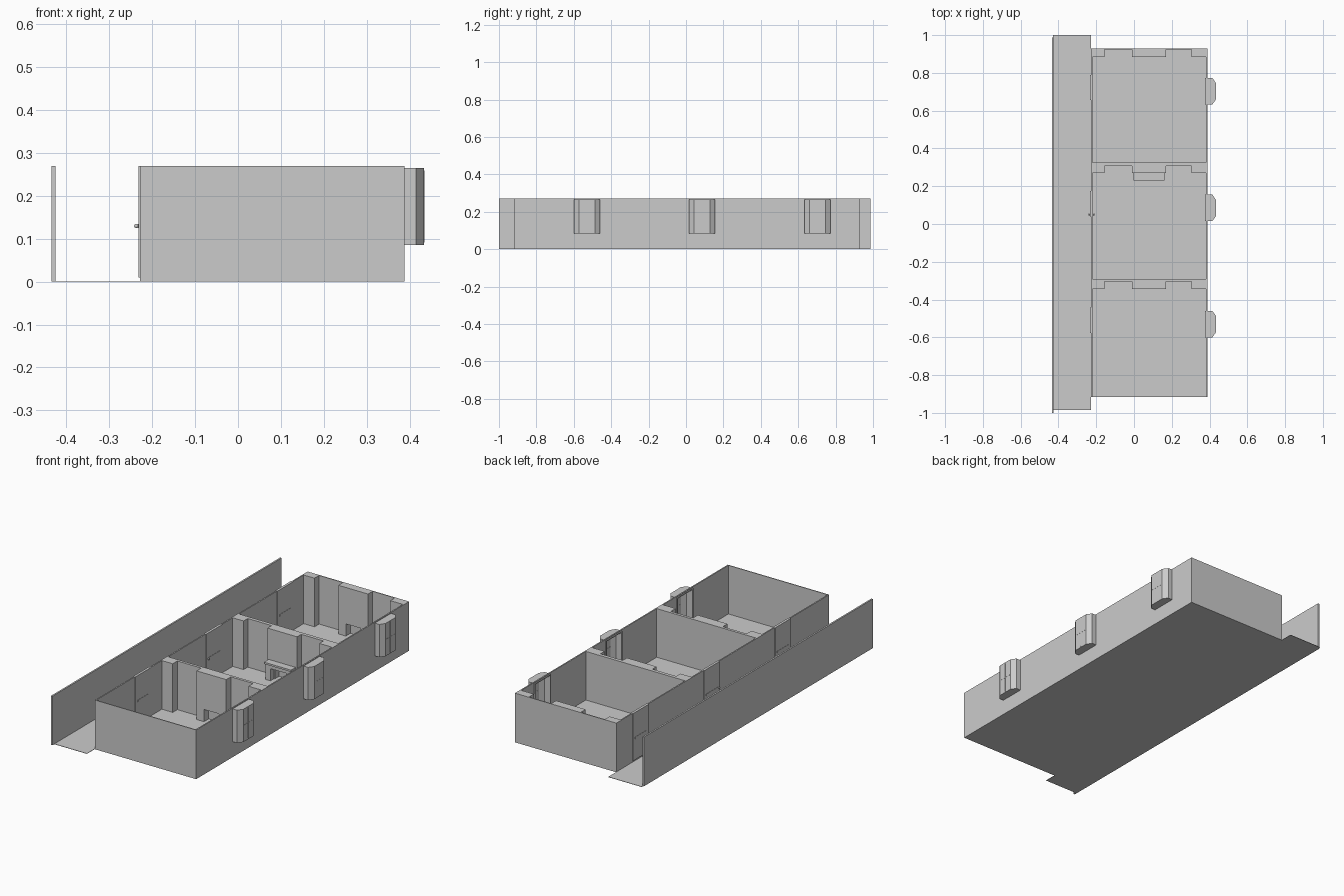
import bpy, bmesh
from mathutils import Vector

if "Cube" in bpy.data.objects:
    bpy.data.objects.remove(bpy.data.objects["Cube"])

H = 0.27                                   # wall height
XW, XE = -0.228, 0.388                     # outer west / east faces
# each room: front inner face, column/breast face, alcove back, end of partition
ROOMS = [(-0.912, -0.345, -0.305, -0.29), (-0.29, 0.27, 0.306, 0.325), (0.325, 0.885, 0.925, 0.93)]
DOORS = [-0.51, 0.107, 0.723]
BAYS = [-0.53, 0.085, 0.703]


def prism(name, pts, offset):
    """Closed planar outline swept along offset."""
    bm = bmesh.new()
    face = bm.faces.new([bm.verts.new(p) for p in pts])
    ext = bmesh.ops.extrude_face_region(bm, geom=[face])
    bmesh.ops.translate(bm, vec=Vector(offset),
                        verts=[v for v in ext['geom'] if isinstance(v, bmesh.types.BMVert)])
    bmesh.ops.recalc_face_normals(bm, faces=bm.faces)
    me = bpy.data.meshes.new(name)
    bm.to_mesh(me)
    bm.free()
    ob = bpy.data.objects.new(name, me)
    bpy.context.collection.objects.link(ob)
    return ob


def box(name, x0, x1, y0, y1, z0, z1):
    return prism(name, [(x0, y0, z0), (x1, y0, z0), (x1, y1, z0), (x0, y1, z0)], (0, 0, z1 - z0))


def plan(name, pts, z0, z1):
    return prism(name, [(x, y, z0) for x, y in pts], (0, 0, z1 - z0))


def arch(name, x0, x1, ox0, ox1, top, oz, y0, y1):
    """Inverted U in XZ, swept along y."""
    pts = [(x0, 0), (x0, top), (x1, top), (x1, 0), (ox1, 0), (ox1, oz), (ox0, oz), (ox0, 0)]
    return prism(name, [(x, y0, z) for x, z in pts], (0, y1 - y0, 0))


def cut(target, cutter):
    cutter.hide_render = True
    mod = target.modifiers.new("opening", 'BOOLEAN')
    mod.operation, mod.object, mod.solver = 'DIFFERENCE', cutter, 'EXACT'
    bpy.context.view_layer.objects.active = target
    bpy.ops.object.modifier_apply(modifier=mod.name)
    bpy.data.objects.remove(cutter)


# corridor
box("corridor_floor", -0.43, XW, -0.985, 1.0, 0, 0.002)
box("corridor_wall", -0.435, -0.426, -1.0, 0.987, 0, H)

# room floor and long outer walls
box("room_floor", XW + 0.004, XE - 0.004, -0.914, 0.928, 0, 0.003)
west = box("west_wall", XW, -0.221, -0.917, 0.93, 0, H)
east = box("window_wall", 0.381, XE, -0.917, 0.93, 0, H)
box("end_wall", -0.221, 0.381, -0.917, -0.912, 0, H)
for y in BAYS:
    cut(east, box("cutter", 0.37, 0.40, y - 0.069, y + 0.069, 0.086, 0.264))
for y in DOORS:
    cut(west, box("cutter", -0.24, -0.21, y - 0.066, y + 0.066, 0.011, 0.3))

# partitions, corner columns, chimney breasts
for y0, yc, ya, yb in ROOMS:
    box("partition", -0.221, 0.381, ya, yb, 0, H)
    box("column", -0.221, -0.155, yc, ya, 0, H)
    box("column", 0.305, 0.381, yc, ya, 0, H)
    arch("chimney_breast", -0.01, 0.17, 0.035, 0.125, H, 0.07, yc, ya)

# fireplace surround in the middle room
arch("fireplace_surround", 0.0, 0.158, 0.03, 0.128, 0.09, 0.07, 0.238, 0.27)
box("mantel_shelf", -0.003, 0.161, 0.23, 0.27, 0.09, 0.1)

# doors with a middle rail on both faces
for y in DOORS:
    box("door", -0.232, -0.218, y - 0.067, y + 0.067, 0.01, H)
    box("door_rail", -0.2335, -0.2165, y - 0.05, y + 0.05, 0.125, 0.135)

# knobs on both sides of the middle door
for x in (-0.237, -0.213):
    bpy.ops.mesh.primitive_uv_sphere_add(segments=12, ring_count=8, radius=0.005, location=(x, 0.05, 0.13))
    bpy.context.object.name = "door_knob"

# hollow bay windows
for y in BAYS:
    outer = [(0.376, -0.07), (0.415, -0.07), (0.434, -0.043), (0.434, 0.043), (0.415, 0.07), (0.376, 0.07)]
    inner = [(0.376, 0.064), (0.412, 0.064), (0.428, 0.04), (0.428, -0.04), (0.412, -0.064), (0.376, -0.064)]
    outer = [(a, b + y) for a, b in outer]
    inner = [(a, b + y) for a, b in inner]
    plan("bay_shell", outer + inner, 0.085, 0.265)
    plan("bay_sill", inner, 0.085, 0.091)
    plan("bay_roof", inner, 0.259, 0.265)
    box("bay_mullion", 0.427, 0.4348, y - 0.002, y + 0.002, 0.091, 0.259)
    box("bay_crossbar", 0.427, 0.4348, y - 0.038, y + 0.038, 0.173, 0.177)
